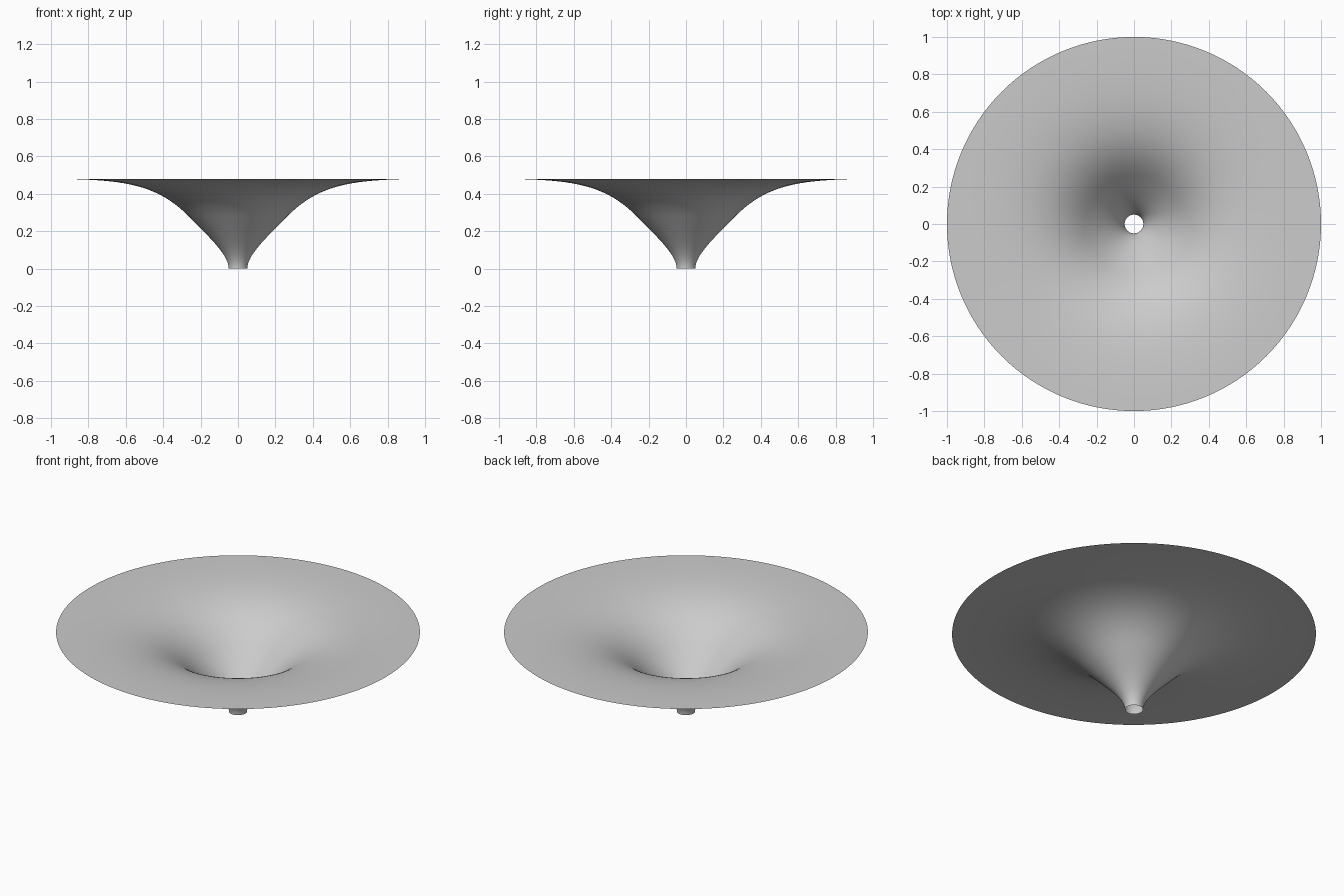
import bpy, bmesh, math
from mathutils import Vector
from mathutils.geometry import interpolate_bezier

cube = bpy.data.objects.get("Cube")
if cube:
    bpy.data.objects.remove(cube, do_unlink=True)

SIDES = 128

# Single plain grey finish
grey = bpy.data.materials.new("plain_grey")
grey.use_nodes = True
colour = (0.6, 0.6, 0.6, 1)
grey.diffuse_color = colour
grey.node_tree.nodes["Principled BSDF"].inputs["Base Color"].default_value = colour

# Funnel profile: narrow throat, then a flare that flattens to the rim
def point(r, z):
    return Vector((r, 0, z))

throat = interpolate_bezier(point(0.05, 0), point(0.05, 0.07),
                            point(0.14, 0.155), point(0.257, 0.273), 20)
flare = interpolate_bezier(point(0.257, 0.273), point(0.43, 0.45),
                           point(0.6, 0.478), point(1, 0.48), 28)
profile = throat + flare[1:]

# Spin the profile into an open, single-walled funnel
bm = bmesh.new()
verts = [bm.verts.new(p) for p in profile]
edges = [bm.edges.new(pair) for pair in zip(verts, verts[1:])]
bmesh.ops.spin(bm, geom=verts + edges, cent=(0, 0, 0), axis=(0, 0, 1),
               angle=math.tau, steps=SIDES, use_merge=True)
bmesh.ops.remove_doubles(bm, verts=bm.verts, dist=0.0001)

# Face the inside of the bowl upward
bm.normal_update()
if sum(f.normal.z for f in bm.faces) < 0:
    bmesh.ops.reverse_faces(bm, faces=bm.faces)
for face in bm.faces:
    face.smooth = True

mesh = bpy.data.meshes.new("funnel")
bm.to_mesh(mesh)
bm.free()
mesh.materials.append(grey)
funnel = bpy.data.objects.new("funnel", mesh)
bpy.context.collection.objects.link(funnel)
